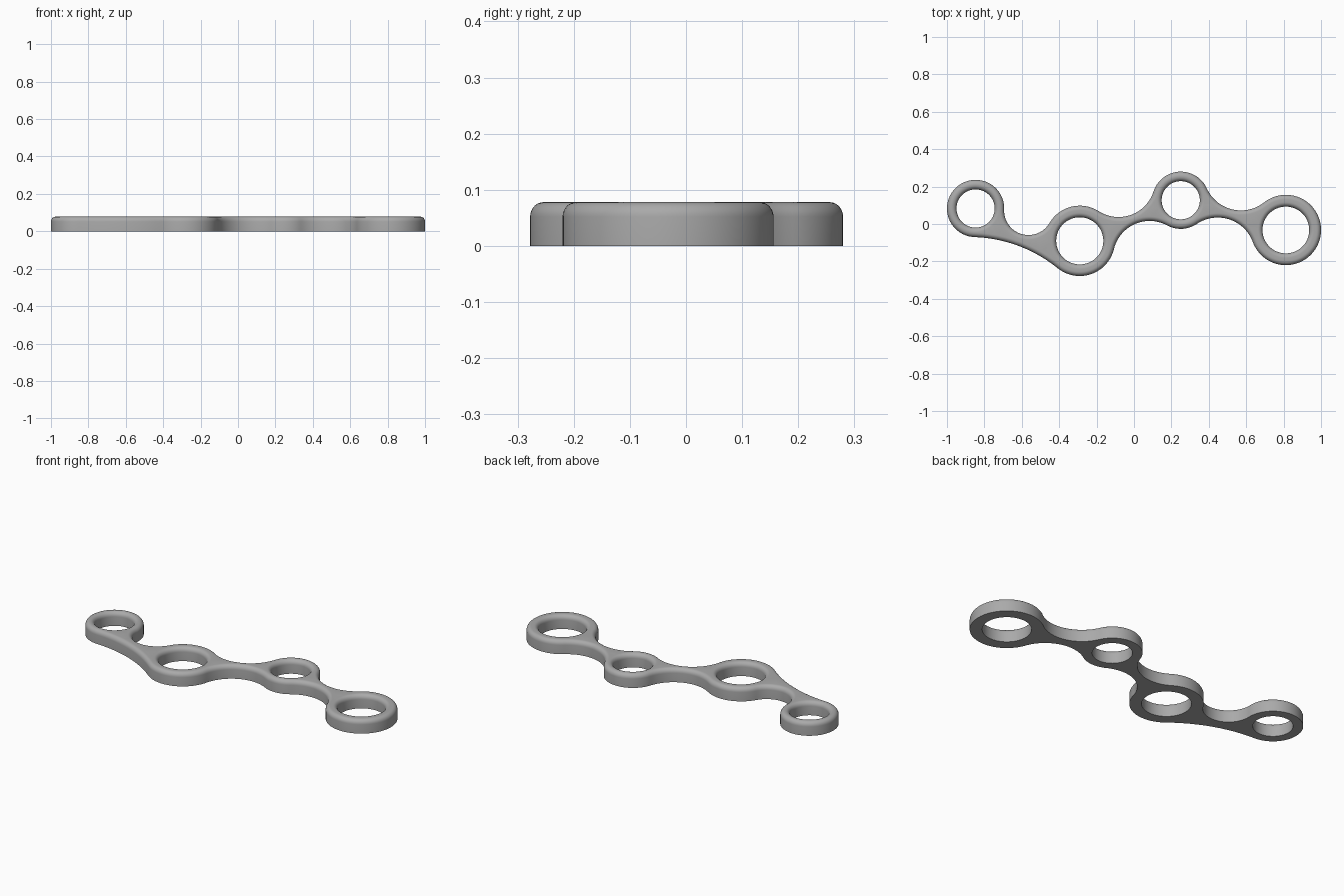
import bpy, bmesh
from math import pi, sin, cos, sqrt, atan2, radians
from mathutils import Vector

cube = bpy.data.objects.get("Cube")
if cube:
    bpy.data.objects.remove(cube, do_unlink=True)

HEIGHT, INSET, DROP = 0.078, 0.024, 0.026
STEPS = 7

# Rings from left to right: centre, outer radius, hole radius
rings = [(Vector((-0.847, 0.083)), 0.153, 0.102),
         (Vector((-0.29, -0.09)), 0.188, 0.126),
         (Vector((0.25, 0.127)), 0.153, 0.102),
         (Vector((0.812, -0.032)), 0.188, 0.125)]
# Fillet radii of each link: lower side, upper side
fillets = [(0.75, 0.13), (0.196, 0.196), (0.2, 0.2)]


def fillet_centre(a, b, f, side):
    """Centre of the circle of radius f that touches rings a and b."""
    axis = b[0] - a[0]
    dist = axis.length
    axis.normalize()
    ra, rb = a[1] + f, b[1] + f
    along = (ra * ra - rb * rb + dist * dist) / (2 * dist)
    off = sqrt(ra * ra - along * along)
    return a[0] + axis * along + Vector((-axis.y, axis.x)) * off * side


# Closed chain of tangent circles: centre, radius, turn (+1 ring, -1 fillet)
links = list(zip(rings, rings[1:], fillets))
chain = []
for a, b, f in links:
    chain += [(a[0], a[1], 1), (fillet_centre(a, b, f[0], -1), f[0], -1)]
for a, b, f in reversed(links):
    chain += [(b[0], b[1], 1), (fillet_centre(a, b, f[1], 1), f[1], -1)]


def outline(d):
    """Outer contour moved inward by d."""
    pts = []
    for i, (c, r, turn) in enumerate(chain):
        to_prev = chain[i - 1][0] - c
        to_next = chain[(i + 1) % len(chain)][0] - c
        start = atan2(to_prev.y, to_prev.x)
        sweep = (turn * (atan2(to_next.y, to_next.x) - start)) % (2 * pi)
        n = max(12, int(sweep * 14))
        for k in range(n):
            t = start + turn * sweep * k / n
            pts.append(c + Vector((cos(t), sin(t))) * (r - turn * d))
    return pts


def hole(ring, d):
    """Hole contour widened by d."""
    return [ring[0] + Vector((cos(t), sin(t))) * (ring[2] + d)
            for t in (2 * pi * k / 72 for k in range(72))]


# Wall profile: flat underside, upright wall, rounded top edge
levels = [(0, 0)]
for k in range(STEPS + 1):
    t = pi / 2 * k / STEPS
    levels.append((INSET * (1 - cos(t)), HEIGHT - DROP + DROP * sin(t)))

bm = bmesh.new()
bottom_edges, top_edges = [], []


def build_wall(contour):
    loops = [[bm.verts.new((p.x, p.y, z)) for p in contour(d)] for d, z in levels]
    n = len(loops[0])
    for lo, hi in zip(loops, loops[1:]):
        for i in range(n):
            j = (i + 1) % n
            bm.faces.new((lo[i], lo[j], hi[j], hi[i]))
    for loop, store in ((loops[0], bottom_edges), (loops[-1], top_edges)):
        store += [bm.edges.get((loop[i], loop[(i + 1) % n])) for i in range(n)]


build_wall(outline)
for ring in rings:
    build_wall(lambda d, ring=ring: hole(ring, d))

# Flat top and underside
for edges in (bottom_edges, top_edges):
    bmesh.ops.triangle_fill(bm, edges=edges, use_beauty=True)
bmesh.ops.recalc_face_normals(bm, faces=bm.faces)

mesh = bpy.data.meshes.new("linked_ring_plate")
bm.to_mesh(mesh)
bm.free()
plate = bpy.data.objects.new("linked_ring_plate", mesh)
bpy.context.collection.objects.link(plate)

grey = bpy.data.materials.new("plain_grey")
grey.use_nodes = True
colour = (0.4, 0.4, 0.4, 1)
grey.diffuse_color = colour
grey.node_tree.nodes["Principled BSDF"].inputs["Base Color"].default_value = colour
mesh.materials.append(grey)

bpy.ops.object.select_all(action='DESELECT')
plate.select_set(True)
bpy.context.view_layer.objects.active = plate
bpy.ops.object.shade_smooth_by_angle(angle=radians(35))
